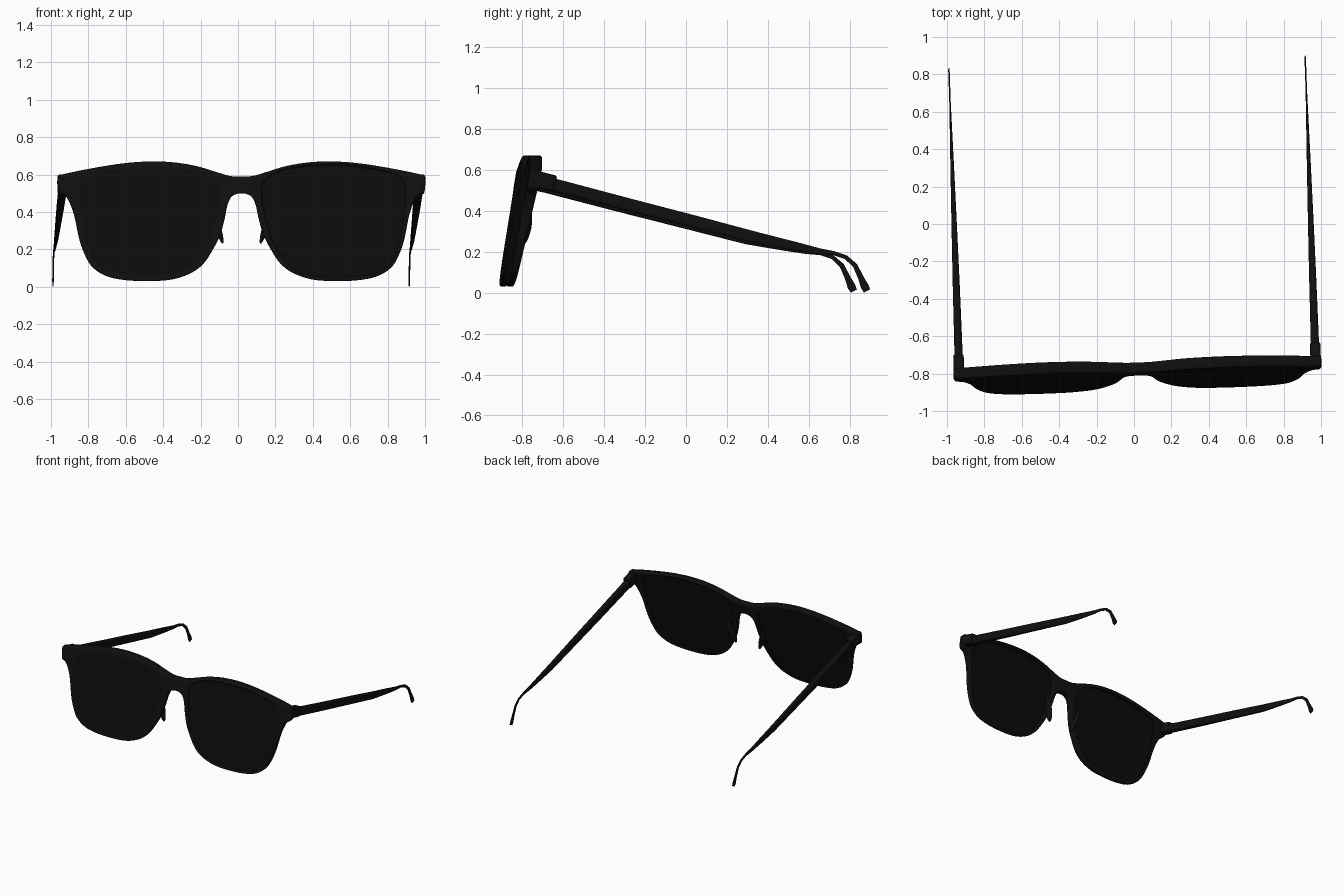
import bpy, bmesh, math
from mathutils import Matrix, Vector

if "Cube" in bpy.data.objects:
    bpy.data.objects.remove(bpy.data.objects["Cube"], do_unlink=True)

# The glasses stand slightly turned about the vertical axis
PLACE = Matrix.Rotation(0.034, 4, 'Z') @ Matrix.Translation((-0.008, 0, 0))


def material(name, value, roughness):
    mat = bpy.data.materials.new(name)
    mat.use_nodes = True
    colour = (value, value, value, 1)
    mat.diffuse_color = colour
    bsdf = mat.node_tree.nodes["Principled BSDF"]
    bsdf.inputs["Base Color"].default_value = colour
    bsdf.inputs["Roughness"].default_value = roughness
    return mat


FRAME = material("frame black", 0.005, 0.5)
LENS = material("lens black", 0.0035, 0.4)


def finish(name, mesh, mat):
    mesh.transform(PLACE)
    mesh.materials.clear()
    mesh.materials.append(mat)
    obj = bpy.data.objects.new(name, mesh)
    bpy.context.collection.objects.link(obj)
    bpy.ops.object.select_all(action='DESELECT')
    obj.select_set(True)
    bpy.context.view_layer.objects.active = obj
    bpy.ops.object.shade_smooth_by_angle(angle=math.radians(40))
    return obj


def smooth_loop(points, steps=4):
    """Closed Catmull-Rom curve through 2D points."""
    pts = [Vector(p) for p in points]
    n, out = len(pts), []
    for i in range(n):
        a, b, c, d = (pts[(i + k) % n] for k in (-1, 0, 1, 2))
        for s in range(steps):
            t = s / steps
            out.append(b + 0.5 * t * (c - a + t * (2 * a - 5 * b + 4 * c - d
                                                   + t * (3 * (b - c) + d - a))))
    return out


def mirrored(points):
    return [(-x, z) for x, z in reversed(points)]


def front_plate(name, loops, near, far, bevel, mat):
    """Filled outline, leaning back at the top and thicker there."""
    curve = bpy.data.curves.new(name, 'CURVE')
    curve.dimensions = '2D'
    curve.fill_mode = 'BOTH'
    half = 0.03
    curve.extrude = half - bevel
    curve.bevel_depth = bevel
    curve.bevel_resolution = 2
    curve.offset = -bevel
    for loop in loops:
        spline = curve.splines.new('POLY')
        spline.points.add(len(loop) - 1)
        for point, (x, z) in zip(spline.points, loop):
            point.co = (x, z, 0, 1)
        spline.use_cyclic_u = True
    temp = bpy.data.objects.new(name + " outline", curve)
    bpy.context.collection.objects.link(temp)
    graph = bpy.context.evaluated_depsgraph_get()
    mesh = bpy.data.meshes.new_from_object(temp.evaluated_get(graph))
    bpy.data.objects.remove(temp, do_unlink=True)
    for v in mesh.vertices:
        x, z, depth = v.co
        drop = 0.66 - z
        t = near + (far - near) * (depth + half) / (2 * half)
        v.co = (x, -0.785 - 0.17 * drop + t * (0.062 - 0.05 * drop), z)
    bm = bmesh.new()
    bm.from_mesh(mesh)
    bmesh.ops.remove_doubles(bm, verts=bm.verts, dist=0.0002)
    bmesh.ops.recalc_face_normals(bm, faces=bm.faces)
    bm.to_mesh(mesh)
    bm.free()
    return finish(name, mesh, mat)


# Front frame: half outline from the top of the bridge round to its underside
half_outline = [
    (0, .59), (.06, .592), (.14, .615), (.24, .645), (.36, .665), (.49, .67),
    (.63, .66), (.79, .635), (.96, .6), (.983, .585), (.977, .51), (.945, .49),
    (.92, .45), (.895, .38), (.868, .25), (.835, .16), (.795, .1), (.72, .055),
    (.62, .035), (.49, .03), (.37, .04), (.27, .075), (.205, .125), (.155, .2),
    (.115, .28), (.09, .37), (.075, .44), (.05, .485), (0, .5)]
lens_outline = [
    (.12, .56), (.2, .615), (.33, .642), (.5, .65), (.67, .635), (.82, .6),
    (.868, .56), (.875, .45), (.86, .33), (.825, .18), (.77, .1), (.66, .06),
    (.5, .05), (.36, .06), (.27, .1), (.18, .21), (.125, .37), (.108, .5)]
outer = smooth_loop(half_outline + mirrored(half_outline[1:-1]))
openings = [smooth_loop(lens_outline), smooth_loop(mirrored(lens_outline))]
front_plate("front_frame", [outer] + openings, 0, 1, 0.01, FRAME)

# Lenses, set just behind the front of the rim
for side, loop in zip(("left", "right"), openings):
    front_plate(side + "_lens", [loop], 0.12, 0.5, 0, LENS)

# Temple arm stations: y, z, half height, half width
ARM = [
    (-.75, .542, .033, .023), (-.65, .519, .032, .022), (-.3, .427, .031, .019),
    (0, .35, .03, .015), (.33, .264, .028, .01), (.5, .228, .021, .007),
    (.62, .203, .014, .005), (.69, .193, .01, .004), (.75, .173, .01, .004),
    (.795, .132, .012, .004), (.822, .075, .014, .004), (.842, .03, .02, .004),
    (.853, .008, .017, .003)]


def temple(name, sign):
    bm = bmesh.new()
    rings, sides = [], 16
    for i, (y, z, high, wide) in enumerate(ARM):
        before, after = ARM[max(i - 1, 0)], ARM[min(i + 1, len(ARM) - 1)]
        along = Vector((0, after[0] - before[0], after[1] - before[1])).normalized()
        up = Vector((0, -along.z, along.y))
        ring = []
        for k in range(sides):
            a = 2 * math.pi * (k + 0.5) / sides
            c, s = math.cos(a), math.sin(a)
            across = math.copysign(abs(c) ** 0.5, c) * wide
            rise = math.copysign(abs(s) ** 0.5, s) * high
            ring.append(bm.verts.new(Vector((sign * 0.953 + across, y, z)) + up * rise))
        rings.append(ring)
    for r, q in zip(rings, rings[1:]):
        for k in range(sides):
            m = (k + 1) % sides
            bm.faces.new((r[k], r[m], q[m], q[k]))
    bm.faces.new(rings[0])
    bm.faces.new(rings[-1])
    bmesh.ops.recalc_face_normals(bm, faces=bm.faces)
    mesh = bpy.data.meshes.new(name)
    bm.to_mesh(mesh)
    bm.free()
    return finish(name, mesh, FRAME)


def hinge_block(name, sign):
    bm = bmesh.new()
    shape = (Matrix.Translation((sign * 0.954, -0.735, 0.548))
             @ Matrix.Rotation(-0.25, 4, 'X') @ Matrix.Diagonal((0.056, 0.13, 0.08, 1)))
    bmesh.ops.create_cube(bm, size=1, matrix=shape)
    bmesh.ops.bevel(bm, geom=bm.edges[:], offset=0.01, segments=2,
                    profile=0.5, affect='EDGES')
    mesh = bpy.data.meshes.new(name)
    bm.to_mesh(mesh)
    bm.free()
    return finish(name, mesh, FRAME)


def nose_pad(name, sign):
    bm = bmesh.new()
    shape = (Matrix.Translation((sign * 0.128, -0.79, 0.32))
             @ Matrix.Rotation(sign * 0.3, 4, 'Y') @ Matrix.Rotation(-0.17, 4, 'X')
             @ Matrix.Diagonal((0.016, 0.03, 0.095, 1)))
    bmesh.ops.create_uvsphere(bm, u_segments=20, v_segments=12, radius=1, matrix=shape)
    mesh = bpy.data.meshes.new(name)
    bm.to_mesh(mesh)
    bm.free()
    return finish(name, mesh, FRAME)


# Paired parts
for side, sign in (("left", 1), ("right", -1)):
    temple(side + "_temple", sign)
    hinge_block(side + "_hinge_block", sign)
    nose_pad(side + "_nose_pad", sign)
